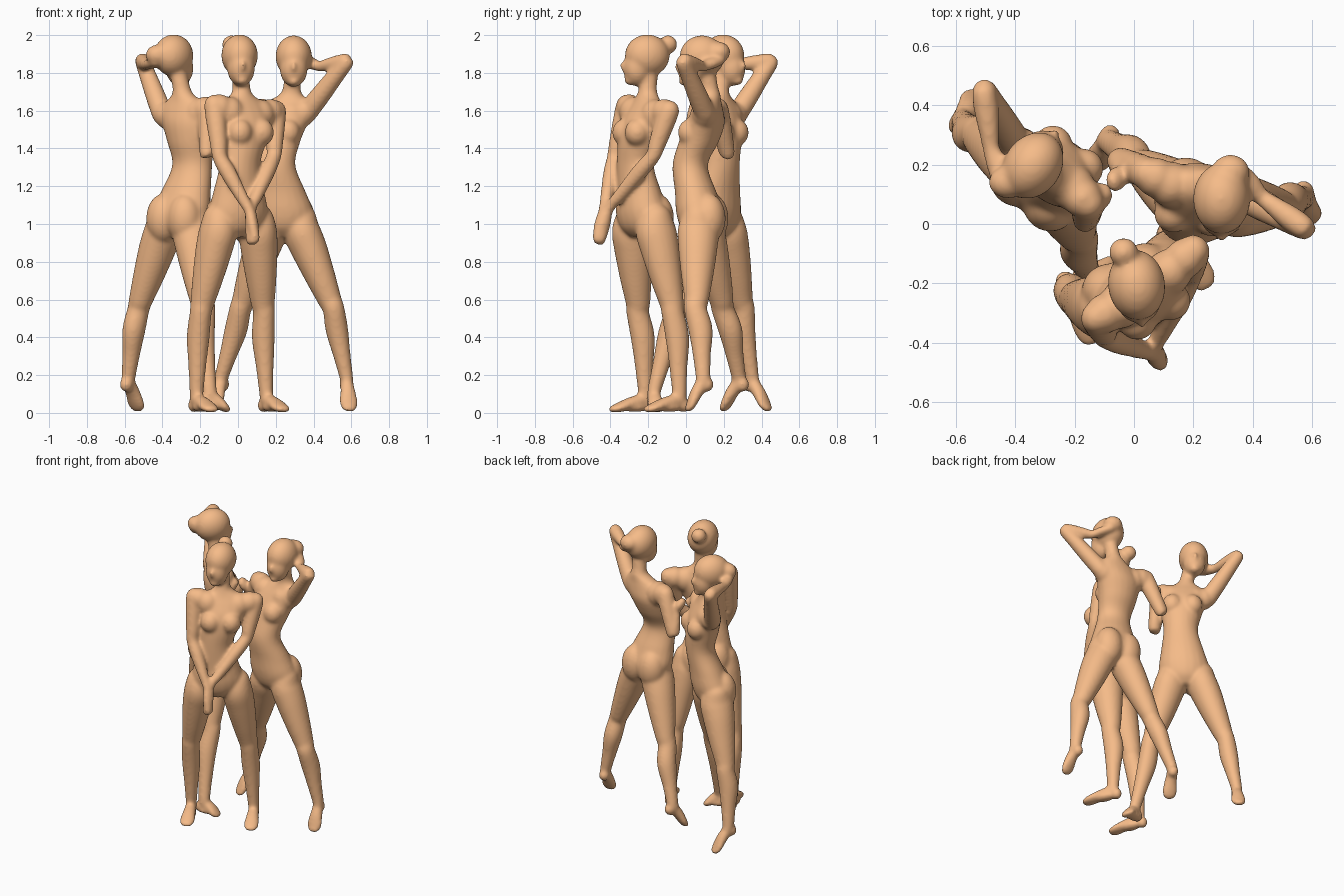
import bpy, bmesh, math
from mathutils import Vector as V, Matrix

if "Cube" in bpy.data.objects:
    bpy.data.objects.remove(bpy.data.objects["Cube"])

skin = bpy.data.materials.new("warm_clay")
skin.diffuse_color = (0.92, 0.50, 0.25, 1)
skin.use_nodes = True
skin.node_tree.nodes["Principled BSDF"].inputs["Base Color"].default_value = skin.diffuse_color
UP = V((0, 0, 1))


def spline(keys, n=5):
    """Catmull-Rom through equal-length number tuples."""
    k = [V(a) for a in keys]
    k = [k[0]] + k + [k[-1]]
    out = []
    for i in range(1, len(k) - 2):
        a, b, c, d = k[i - 1:i + 3]
        for s in range(n):
            t = s / n
            out.append(0.5 * (2 * b + (c - a) * t + (2 * a - 5 * b + 4 * c - d) * t * t
                              + (3 * b - a - 3 * c + d) * t ** 3))
    return out + [k[-1]]


def loft(bm, keys, side=None, flat=False):
    """Closed tube through (x, y, z, r_side, r_other) keys."""
    pts = spline(keys)
    rings = []
    for i, p in enumerate(pts):
        c = V(p[:3])
        if flat:
            u, w = side, side.cross(UP)
        else:
            d = (V(pts[min(i + 1, len(pts) - 1)][:3]) - V(pts[max(i - 1, 0)][:3])).normalized()
            u = (side - d * side.dot(d)).normalized()
            w = d.cross(u)
        rings.append([bm.verts.new(c + u * p[3] * math.cos(a) + w * p[4] * math.sin(a))
                      for a in [j * math.tau / 20 for j in range(20)]])
    faces = [bm.faces.new((r[j], r[(j + 1) % 20], q[(j + 1) % 20], q[j]))
             for r, q in zip(rings, rings[1:]) for j in range(20)]
    faces += [bm.faces.new(rings[0][::-1]), bm.faces.new(rings[-1])]
    bmesh.ops.recalc_face_normals(bm, faces=faces)


def ball(bm, c, size, yaw=0, tilt=0):
    m = (Matrix.Translation(c) @ Matrix.Rotation(yaw, 4, 'Z') @ Matrix.Rotation(tilt, 4, 'X')
         @ Matrix.Diagonal((*size, 1)))
    bmesh.ops.create_uvsphere(bm, u_segments=24, v_segments=16, radius=1, matrix=m)


def axes(deg):
    a = math.radians(deg)
    return V((math.sin(a), -math.cos(a), 0)), V((math.cos(a), math.sin(a), 0)), a


def torso(bm, yaw, pelvis, waist, chest, neck, head):
    f, l, a = axes(yaw)
    axis = [(*pelvis, 1.03), (*waist, 1.32), (*chest, 1.50), (*neck, 1.68), (*head, 1.86)]

    def at(z):
        for p, q in zip(axis, axis[1:]):
            if z <= q[2]:
                break
        t = max(0, min(1, (z - p[2]) / (q[2] - p[2])))
        return V(p).lerp(V(q), t).xy

    prof = [(0.93, .07, .06), (0.98, .14, .108), (1.06, .167, .126), (1.17, .144, .110),
            (1.31, .113, .094), (1.43, .130, .106), (1.53, .152, .104), (1.60, .158, .082),
            (1.645, .120, .064), (1.685, .062, .054), (1.73, .047, .048), (1.84, .047, .050)]
    loft(bm, [(*at(z), z, w, d) for z, w, d in prof], l, True)
    for s in (-1, 1):
        b = V((*chest, 1.485)) + l * s * .066 + f * .066
        ball(bm, b, (.066, .066, .072), a)
        g = V((*pelvis, 1.03)) + l * s * .070 - f * .050
        ball(bm, g, (.092, .088, .130), a)


def head(bm, yaw, c):
    f, l, a = axes(yaw)
    c = V(c)
    ball(bm, c + UP * .012 - f * .01, (.097, .120, .112), a)      # cranium
    ball(bm, c + f * .045 - UP * .055, (.074, .074, .096), a)     # face and jaw
    ball(bm, c + f * .114 - UP * .045, (.014, .024, .030), a, .3)  # nose
    ball(bm, c + f * .080 - UP * .120, (.034, .034, .026), a)     # chin


def arm(bm, core, shoulder, elbow, wrist, hand):
    s, e, w, h = V(shoulder), V(elbow), V(wrist), V(hand)
    c = s.lerp(V((*core, 1.55)), .5)
    side = (e - s).cross(w - e).normalized()
    tip = h + (h - w).normalized() * .02
    keys = [(s, .056, .056), (s.lerp(e, .3), .054, .054), (s.lerp(e, .75), .046, .046),
            (e, .040, .040), (e.lerp(w, .3), .043, .043), (e.lerp(w, .75), .034, .034),
            (w, .030, .028), (w.lerp(h, .5), .041, .031), (h, .036, .027), (tip, .022, .018)]
    # shoulder muscle blending into the chest
    ball(bm, c, (.078, .078, .085))
    ball(bm, s.lerp(c, .35), (.068, .068, .072))
    ball(bm, s, (.055, .055, .056))
    loft(bm, [(*p, r, q) for p, r, q in keys], side)


def leg(bm, hip, knee, ankle, toe):
    h, k, n, t = V(hip), V(knee), V(ankle), V(toe)
    fwd = V((t.x - n.x, t.y - n.y, 0)).normalized()
    side = fwd.cross(UP)
    keys = [(h + UP * .13, .04, .04), (h + UP * .09, .075, .08), (h, .098, .110),
            (h.lerp(k, .25), .096, .104), (h.lerp(k, .6), .080, .085),
            (h.lerp(k, .88), .064, .066), (k + fwd * .006, .058, .061),
            (k.lerp(n, .3) - fwd * .012, .060, .065), (k.lerp(n, .65) - fwd * .006, .047, .049),
            (n, .036, .039), (n - UP * .03 + fwd * .008, .035, .037)]
    loft(bm, [(*p, r, q) for p, r, q in keys], side)
    # foot from heel to toe, heel follows the lift
    lift = n.z > .12
    heel = n - fwd * (.022 if lift else .025) - UP * (.03 if lift else .05)
    ball(bm, heel, (.036, .036, .040))
    start = n - UP * .02
    bridge = n.lerp(t, .45) - UP * (.002 if lift else .008)
    loft(bm, [(*p, r, q) for p, r, q in [
        (start, .034, .038), (bridge, .042, .034),
        (n.lerp(t, .78) - UP * .004, .050, .027), (t, .042, .020),
        (t + fwd * .02, .025, .013)]], side)
    if not lift:
        ball(bm, heel.lerp(t, .4) - UP * .002, (.042, .075, .026), math.atan2(fwd.x, -fwd.y))


def finish(bm, name):
    for v in bm.verts:
        v.co.z = max(v.co.z, 0.002)
    me = bpy.data.meshes.new(name)
    bm.to_mesh(me)
    bm.free()
    me.materials.append(skin)
    o = bpy.data.objects.new(name, me)
    bpy.context.collection.objects.link(o)
    r = o.modifiers.new("fuse", 'REMESH')
    r.mode, r.voxel_size, r.use_smooth_shade = 'VOXEL', 0.009, True
    s = o.modifiers.new("soften", 'SMOOTH')
    s.factor, s.iterations = 0.5, 18


# front figure, hands clasped low
bm = bmesh.new()
core = (.035, -.235)
torso(bm, 30, (0.0, -.23), (0.01, -.27), core, (0.02, -.205), (0.01, -.19))
head(bm, 8, (0.01, -.215, 1.88))
ball(bm, V((-.035, -.095, 1.95)), (.05, .05, .05))
arm(bm, core, (-.125, -.315, 1.63), (-.095, -.38, 1.35), (.06, -.435, 1.07), (.09, -.46, .92))
arm(bm, core, (.20, -.09, 1.60), (.19, -.175, 1.36), (.07, -.41, 1.08), (.075, -.46, .91))
leg(bm, (-.105, -.285, .97), (-.20, -.25, .53), (-.22, -.215, .09), (-.14, -.385, .02))
leg(bm, (.105, -.16, .97), (.135, -.065, .53), (.15, -.035, .09), (.24, -.20, .02))
finish(bm, "front_figure")

# left figure, back turned to the front, left arm raised
bm = bmesh.new()
core = (-.26, .175)
torso(bm, 143, (-.31, .145), (-.24, .185), core, (-.29, .175), (-.33, .19))
head(bm, 145, (-.335, .205, 1.88))
arm(bm, core, (-.40, .27, 1.58), (-.505, .45, 1.86), (-.48, .25, 1.845), (-.43, .13, 1.86))
ball(bm, V((-.425, .14, 1.895)), (.065, .055, .055))
arm(bm, core, (-.155, .07, 1.615), (-.165, .01, 1.37), (-.125, .07, 1.52), (-.10, .11, 1.58))
leg(bm, (-.395, .215, .97), (-.53, .30, .55), (-.58, .35, .18), (-.53, .43, .025))
leg(bm, (-.24, .085, .97), (-.185, -.05, .55), (-.15, -.17, .11), (-.06, -.15, .02))
finish(bm, "left_figure")

# right figure, facing front, left arm raised
bm = bmesh.new()
core = (.205, .095)
torso(bm, -6, (.24, .08), (.19, .02), core, (.28, .13), (.30, .10))
head(bm, 0, (.295, .075, 1.875))
ball(bm, V((.325, .175, 1.91)), (.065, .06, .055))
arm(bm, core, (.365, .10, 1.59), (.575, -.015, 1.86), (.43, .09, 1.835), (.345, .18, 1.87))
arm(bm, core, (.045, .17, 1.61), (-.05, .22, 1.37), (-.04, .17, 1.52), (-.07, .14, 1.58))
leg(bm, (.335, .065, .97), (.505, .055, .55), (.575, .09, .18), (.59, .015, .025))
leg(bm, (.16, .095, .97), (.015, .20, .55), (-.09, .28, .18), (-.13, .20, .025))
finish(bm, "right_figure")
